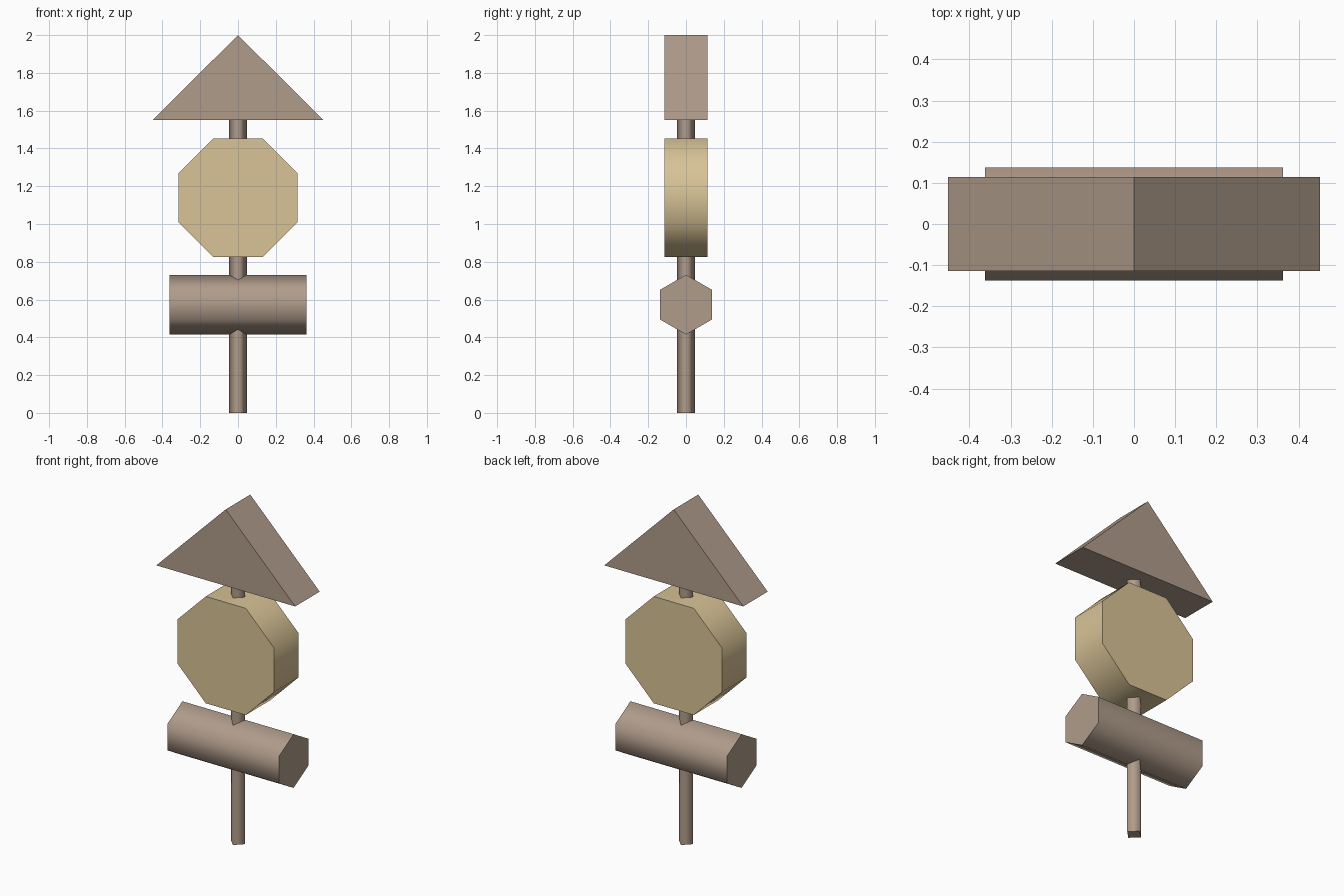
import bpy
import bmesh
from math import cos, sin, pi

if "Cube" in bpy.data.objects:
    bpy.data.objects.remove(bpy.data.objects["Cube"], do_unlink=True)


def make_material(name, colour):
    mat = bpy.data.materials.new(name)
    mat.use_nodes = True
    mat.diffuse_color = colour
    mat.node_tree.nodes["Principled BSDF"].inputs["Base Color"].default_value = colour
    return mat


def ring(sides, radius, turn=0.0):
    """Corner points of a regular polygon."""
    return [(radius * cos(turn + 2 * pi * i / sides),
             radius * sin(turn + 2 * pi * i / sides)) for i in range(sides)]


def prism(name, profile, axis, start, end, lift, mat, smooth):
    """Extrude a flat profile along an axis; end caps always stay flat."""
    place = {"X": lambda a, b, t: (t, a, b + lift),
             "Y": lambda a, b, t: (a, t, b + lift),
             "Z": lambda a, b, t: (a, b, t + lift)}[axis]
    bm = bmesh.new()
    first = [bm.verts.new(place(a, b, start)) for a, b in profile]
    last = [bm.verts.new(place(a, b, end)) for a, b in profile]
    bm.faces.new(first)
    bm.faces.new(last)
    n = len(profile)
    for i in range(n):
        j = (i + 1) % n
        side = bm.faces.new((first[i], first[j], last[j], last[i]))
        side.smooth = smooth
    for rim in (first, last):
        for i in range(n):
            bm.edges.get((rim[i], rim[(i + 1) % n])).smooth = False
    bmesh.ops.recalc_face_normals(bm, faces=bm.faces)
    mesh = bpy.data.meshes.new(name)
    bm.to_mesh(mesh)
    bm.free()
    mesh.materials.append(mat)
    obj = bpy.data.objects.new(name, mesh)
    bpy.context.collection.objects.link(obj)
    return obj


brown = make_material("dusty brown", (0.434, 0.332, 0.258, 1))
tan = make_material("pale tan", (0.687, 0.546, 0.305, 1))

# Four-sided post running up through every block
prism("post", ring(4, 0.047), "Z", 0, 1.56, 0, brown, True)

# Six-sided crossbar lying left to right, ridge upward
prism("crossbar", ring(6, 0.158, pi / 2), "X", -0.362, 0.362, 0.573, brown, True)

# Eight-sided disc facing the front
prism("octagon_disc", ring(8, 0.34, pi / 8), "Y", -0.114, 0.114, 1.139, tan, True)

# Triangular roof block
prism("roof", [(-0.452, 0), (0.452, 0), (0, 0.45)], "Y", -0.114, 0.114, 1.55, brown, False)
